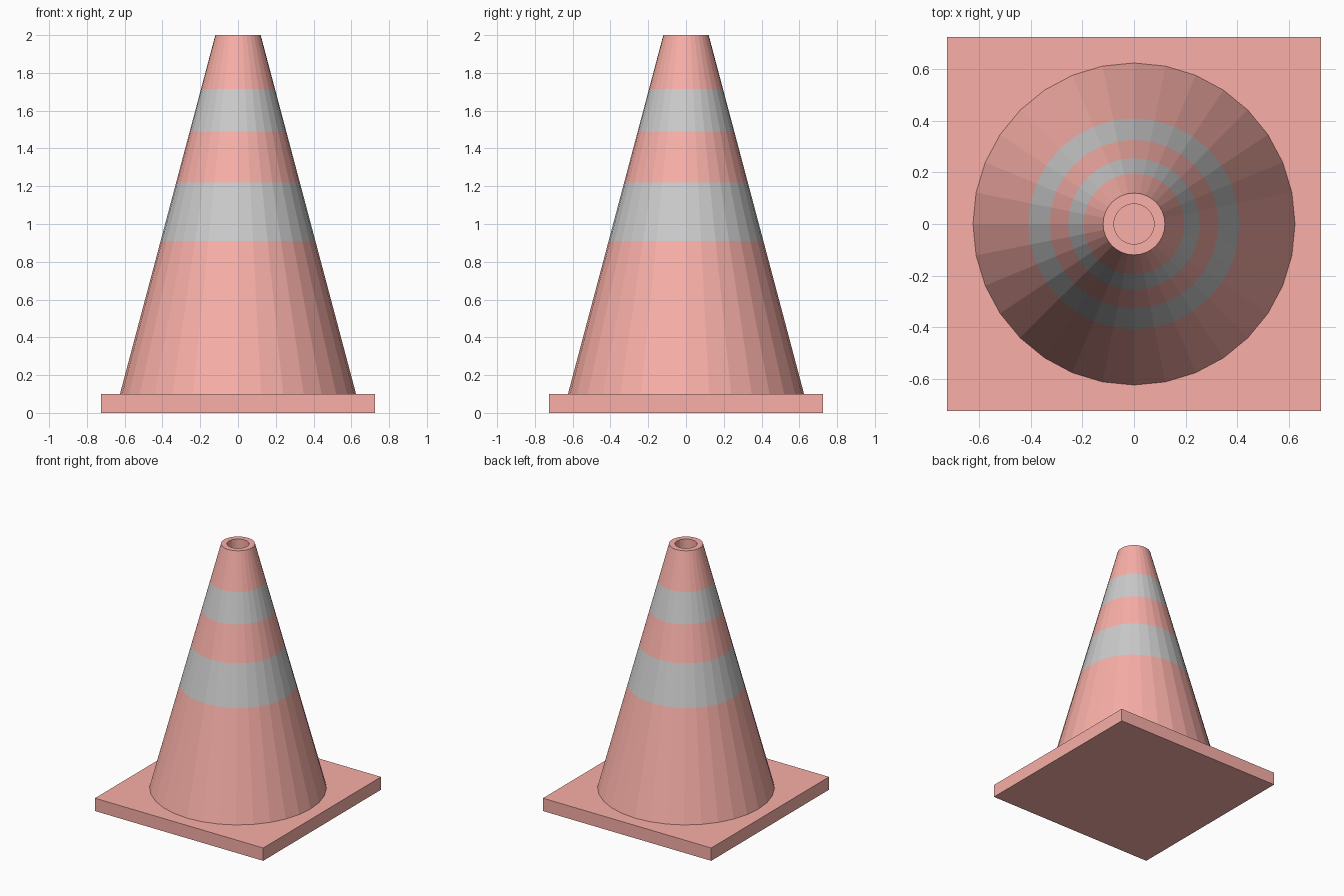
import bpy, bmesh
from math import cos, sin, tau

if "Cube" in bpy.data.objects:
    bpy.data.objects.remove(bpy.data.objects["Cube"])

SIDES = 32


def material(name, colour):
    m = bpy.data.materials.new(name)
    m.diffuse_color = (*colour, 1)
    m.use_nodes = True
    m.node_tree.nodes["Principled BSDF"].inputs["Base Color"].default_value = m.diffuse_color
    return m


red = material("red_plastic", (0.95, 0.43, 0.39))
grey = material("reflective_grey", (0.78, 0.78, 0.78))


def cone_radius(z):
    return 0.625 + (0.12 - 0.625) * (z - 0.1) / 1.9


def add_object(name, bm, mats):
    bmesh.ops.recalc_face_normals(bm, faces=bm.faces[:])
    mesh = bpy.data.meshes.new(name)
    bm.to_mesh(mesh)
    bm.free()
    for m in mats:
        mesh.materials.append(m)
    obj = bpy.data.objects.new(name, mesh)
    bpy.context.collection.objects.link(obj)
    return obj


# Square base plate
bm = bmesh.new()
bmesh.ops.create_cube(bm, size=1)
bmesh.ops.scale(bm, vec=(1.45, 1.45, 0.1), verts=bm.verts[:])
bmesh.ops.translate(bm, vec=(0, 0, 0.05), verts=bm.verts[:])
add_object("base_plate", bm, [red])

# Tapered body: lathed profile with flush stripes and a recessed top hole
heights = [0.1, 0.91, 1.22, 1.49, 1.715, 2.0]
profile = [(cone_radius(z), z) for z in heights] + [(0.078, 2.0), (0.078, 1.8)]
striped = {1, 3}  # profile segments that are grey bands

bm = bmesh.new()
rings = [[bm.verts.new((r * cos(tau * i / SIDES), r * sin(tau * i / SIDES), z))
          for i in range(SIDES)] for r, z in profile]
for k, (a, b) in enumerate(zip(rings, rings[1:])):
    for i in range(SIDES):
        j = (i + 1) % SIDES
        face = bm.faces.new((a[i], a[j], b[j], b[i]))
        face.material_index = 1 if k in striped else 0
bm.faces.new(rings[0])   # underside
bm.faces.new(rings[-1])  # floor of the hole
add_object("cone_body", bm, [red, grey])
